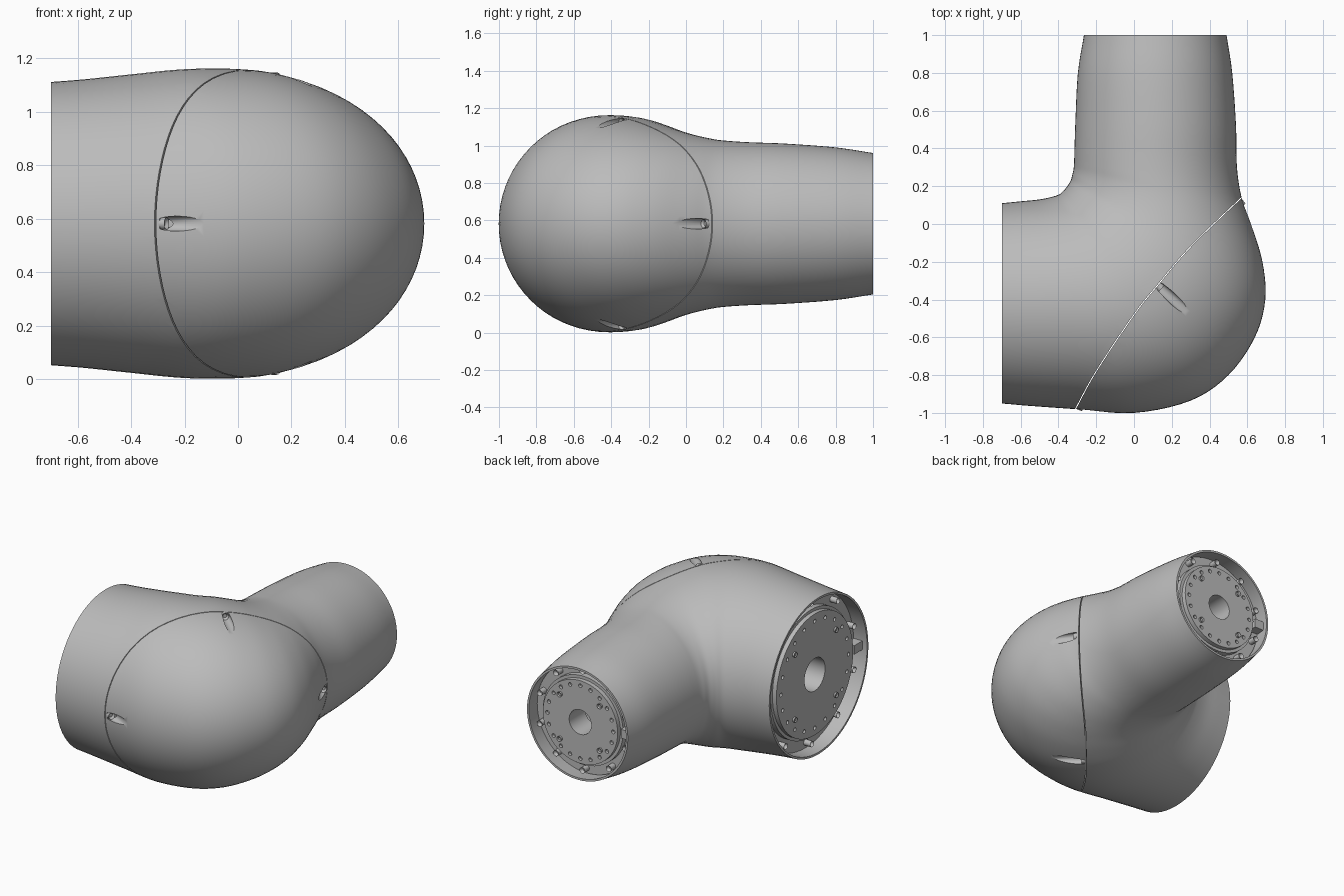
import bpy, bmesh
from math import sin, cos, pi, tau
from mathutils import Vector, Matrix

if "Cube" in bpy.data.objects:
    bpy.data.objects.remove(bpy.data.objects["Cube"], do_unlink=True)

MID = 0.582  # height of the centre line
grey = bpy.data.materials.new("satin_grey")
grey.use_nodes = True
grey.diffuse_color = (0.5, 0.5, 0.5, 1)
grey.node_tree.nodes["Principled BSDF"].inputs["Base Color"].default_value = (0.5, 0.5, 0.5, 1)


def make(name, bm):
    bmesh.ops.recalc_face_normals(bm, faces=bm.faces)
    mesh = bpy.data.meshes.new(name)
    bm.to_mesh(mesh)
    bm.free()
    mesh.materials.append(grey)
    ob = bpy.data.objects.new(name, mesh)
    bpy.context.collection.objects.link(ob)
    return ob


def select(ob):
    bpy.ops.object.select_all(action='DESELECT')
    ob.select_set(True)
    bpy.context.view_layer.objects.active = ob


def smooth(ob):
    select(ob)
    bpy.ops.object.shade_smooth_by_angle(angle=0.6)


def cut(ob, cutter):
    cutter.hide_render = True
    mod = ob.modifiers.new("cut", 'BOOLEAN')
    mod.object = cutter
    mod.operation = 'DIFFERENCE'
    mod.solver = 'EXACT'
    select(ob)
    bpy.ops.object.modifier_apply(modifier=mod.name)
    bpy.data.objects.remove(cutter, do_unlink=True)


def spline(points, steps):
    """Smooth curve through tuples of any length."""
    pts = [Vector(p) for p in points]
    pts = [2 * pts[0] - pts[1]] + pts + [2 * pts[-1] - pts[-2]]
    out = []
    for a, b, c, d in zip(pts, pts[1:], pts[2:], pts[3:]):
        for i in range(steps):
            t = i / steps
            out.append(0.5 * (2 * b + (c - a) * t + (2 * a - 5 * b + 4 * c - d) * t * t
                              + (3 * b - a - 3 * c + d) * t ** 3))
    return out + [pts[-2]]


def skin(bm, loops, closed):
    """Bridge equal vertex loops with quads."""
    rings = [[bm.verts.new(p) for p in loop] for loop in loops]
    pairs = zip(rings, rings[1:] + rings[:1]) if closed else zip(rings, rings[1:])
    for a, b in pairs:
        for j in range(len(a)):
            k = (j + 1) % len(a)
            bm.faces.new((a[j], a[k], b[k], b[j]))
    return rings


def cylinder(bm, radius, depth, matrix, sides=24, socket=False):
    """Cylinder standing on the matrix origin, optionally with a socket in its top."""
    res = bmesh.ops.create_cone(bm, cap_ends=True, segments=sides, radius1=radius, radius2=radius,
                                depth=depth, matrix=matrix @ Matrix.Translation((0, 0, depth / 2)))
    if socket:
        axis = matrix.to_3x3() @ Vector((0, 0, 1))
        faces = {f for v in res["verts"] for f in v.link_faces}
        top = max(faces, key=lambda f: f.calc_center_median().dot(axis))
        bmesh.ops.inset_region(bm, faces=[top], thickness=radius * 0.45)
        bmesh.ops.translate(bm, verts=top.verts, vec=-axis * depth * 0.5)


# Bent housing: sections given as inner x, y, outer x, y and half height
sections = [
    (-.70, .11, -.70, -.95, .53), (-.60, .12, -.55, -.963, .54), (-.50, .13, -.31, -.98, .558),
    (-.43, .145, 0, -1, .577), (-.39, .16, .30, -.935, .58), (-.365, .185, .50, -.80, .57),
    (-.35, .205, .64, -.60, .54), (-.335, .23, .695, -.40, .505), (-.327, .26, .68, -.20, .475),
    (-.32, .29, .62, 0, .452), (-.317, .33, .57, .14, .442), (-.315, .40, .545, .30, .435),
    (-.31, .55, .54, .52, .428), (-.297, .80, .52, .80, .408), (-.265, 1, .49, 1, .378)]
rows = spline([Vector(s) for s in sections], 5)
SIDES = 72


def section_loop(row, wall):
    ix, iy, ox, oy, h = row
    centre = Vector(((ix + ox) / 2, (iy + oy) / 2, MID))
    half = Vector((ox - ix, oy - iy, 0)) / 2
    half *= 1 - wall / half.length
    return [centre + half * cos(tau * j / SIDES) + Vector((0, 0, (h - wall) * sin(tau * j / SIDES)))
            for j in range(SIDES)]


outer = [section_loop(r, 0) for r in rows]
inner = [section_loop(r, 0.014 + 0.05 * sin(pi * i / (len(rows) - 1))) for i, r in enumerate(rows)]
bm = bmesh.new()
skin(bm, outer + inner[::-1], True)
housing = make("elbow_housing", bm)

# Screw pockets: start at the seam and run out of the cover surface
pockets = [((.13, -.33, 1.125), (.16, -.14, 0)), ((.13, -.33, 2 * MID - 1.125), (.16, -.14, 0)),
           ((-.285, -.962, MID), (.135, -.058, 0)), ((.56, .11, MID), (.098, -.14, 0))]
cutter, screws = bmesh.new(), bmesh.new()
for start, way in pockets:
    m = Matrix.Translation(start) @ Vector(way).to_track_quat('Z', 'Y').to_matrix().to_4x4()
    cylinder(cutter, 0.028, 0.26, m)
    cylinder(screws, 0.023, 0.025, m @ Matrix.Translation((0, 0, -0.005)), socket=True)
cut(housing, make("pocket_cutter", cutter))
smooth(make("cover_screws", screws))

# Thin curved seam that separates the cover from the housing
path = spline([(-.40, -1.15), (-.31, -.98), (-.2, -.78), (0, -.48), (.12, -.33),
               (.3, -.12), (.57, .14), (.75, .30)], 5)
loops = []
for i, p in enumerate(path):
    d = (path[min(i + 1, len(path) - 1)] - path[max(i - 1, 0)]).normalized()
    side = Vector((-d.y, d.x)) * 0.0025
    a, b = p + side, p - side
    loops.append([Vector((a.x, a.y, -.1)), Vector((b.x, b.y, -.1)),
                  Vector((b.x, b.y, 1.3)), Vector((a.x, a.y, 1.3))])
bm = bmesh.new()
rings = skin(bm, loops, False)
bm.faces.new(rings[0])
bm.faces.new(rings[-1])
cut(housing, make("seam_cutter", bm))
select(housing)
bpy.ops.mesh.separate(type='LOOSE')
shells = list(bpy.context.selected_objects)
cover = max(shells, key=lambda o: max(v.co.x for v in o.data.vertices))
for ob in shells:
    ob.name = "shell_part"
for ob in shells:
    ob.name = "end_cover" if ob is cover else "elbow_housing"
    smooth(ob)


# Drive flange inside each opening; local z points out, local x towards the tab
def flange(name, origin, out, tab_way, rim, disc, bore):
    z, x = Vector(out), Vector(tab_way)
    frame = Matrix((x, z.cross(x), z)).transposed().to_4x4()
    frame.translation = origin
    step = disc + 0.02
    profile = [(bore, .2), (bore, .03), (disc, .03), (disc, .06), (step, .06),
               (step, .1), (rim, .1), (rim, .2)]
    bm = bmesh.new()
    skin(bm, [[frame @ Vector((r * cos(tau * j / 64), r * sin(tau * j / 64), -d))
               for j in range(64)] for r, d in profile], True)
    plate = make(name + "_flange", bm)

    def spot(radius, angle, depth):
        return frame @ Matrix.Translation((radius * cos(angle), radius * sin(angle), -depth))

    holes, bolts = bmesh.new(), bmesh.new()
    for j in range(20):
        cylinder(holes, 0.013, 0.05, spot(disc * 0.88, tau * j / 20, 0.05), 12)
    for j in range(10):
        cylinder(bolts, 0.02, 0.05, spot((step + rim) / 2, tau * (j + 0.5) / 10, 0.1), 16, True)
    for j in range(4):
        cylinder(bolts, 0.017, 0.012, spot(disc * 0.76, tau * (j + 0.5) / 4, 0.03), 16, True)
    cut(plate, make("hole_cutter", holes))
    smooth(plate)
    smooth(make(name + "_bolts", bolts))
    # Locating tab between disc and wall
    bm = bmesh.new()
    bmesh.ops.create_cube(bm, size=1, matrix=spot((step + rim) / 2, 0, 0.07)
                          @ Matrix.Diagonal((rim - step, 0.06, 0.07, 1)))
    make(name + "_tab", bm)


flange("large", (-.70, -.42, MID), (-1, 0, 0), (0, -1, 0), 0.523, 0.41, 0.11)
flange("small", (.1125, 1, MID), (0, 1, 0), (-1, 0, 0), 0.371, 0.28, 0.083)
